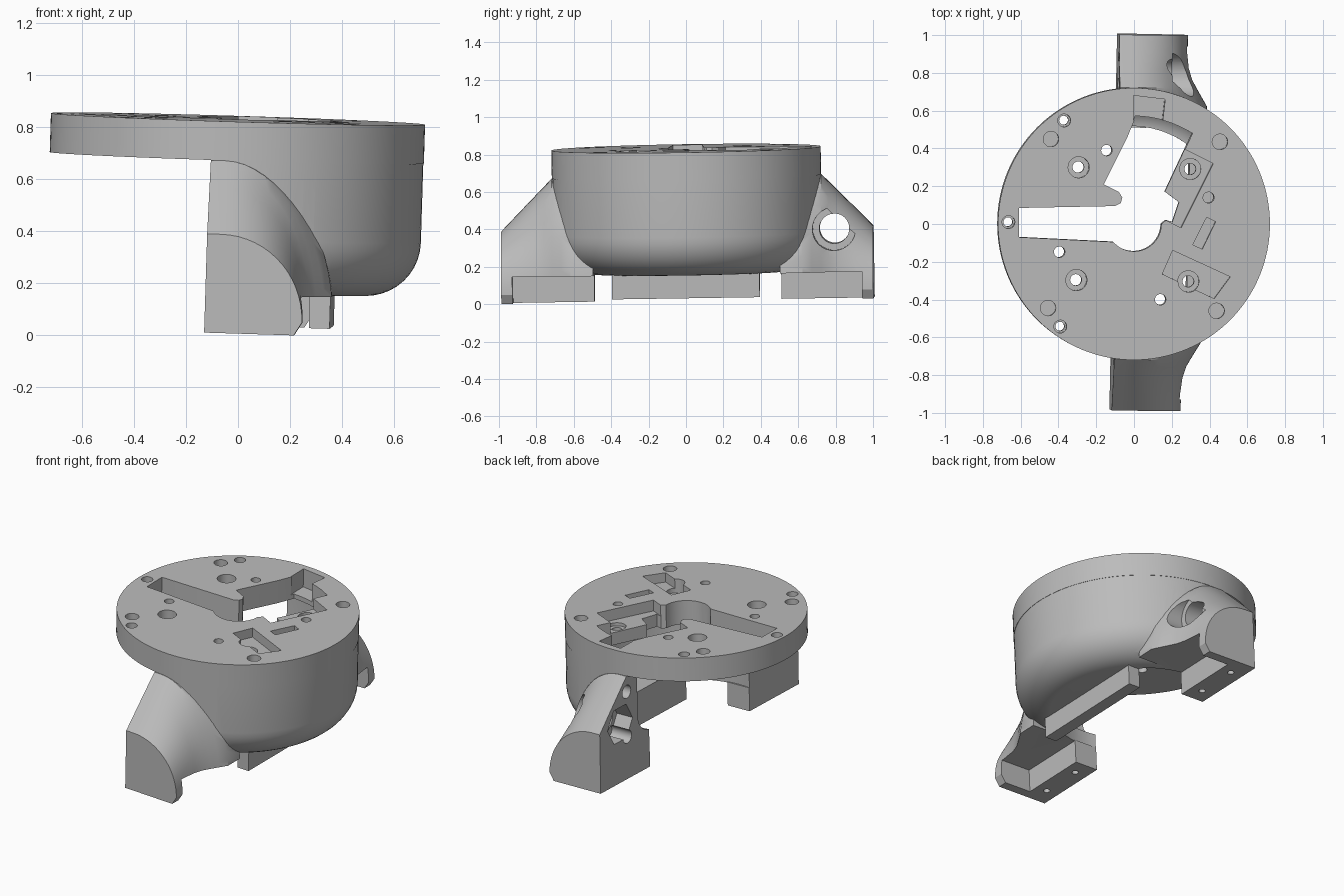
import bpy, bmesh, math
from mathutils import Matrix, Vector

cube = bpy.data.objects.get("Cube")
if cube:
    bpy.data.objects.remove(cube)

grey = bpy.data.materials.new("matte grey")
grey.use_nodes = True
grey.diffuse_color = (0.5, 0.5, 0.5, 1)
grey.node_tree.nodes["Principled BSDF"].inputs["Base Color"].default_value = (0.5, 0.5, 0.5, 1)

CUT_X = -0.085            # flat side of the body
TOP, UNDER = 0.83, 0.68   # plate faces
FLOOR = 0.165             # underside of the bowl
FOOT = 0.02               # bottom of the feet


def loft(name, rings):
    """Closed solid through matching rings of points."""
    bm = bmesh.new()
    vs = [[bm.verts.new(p) for p in r] for r in rings]
    n = len(vs[0])
    for a, b in zip(vs, vs[1:]):
        for i in range(n):
            bm.faces.new((a[i], a[(i + 1) % n], b[(i + 1) % n], b[i]))
    bm.faces.new(vs[0])
    bm.faces.new(vs[-1])
    bmesh.ops.recalc_face_normals(bm, faces=bm.faces)
    me = bpy.data.meshes.new(name)
    bm.to_mesh(me)
    bm.free()
    ob = bpy.data.objects.new(name, me)
    bpy.context.collection.objects.link(ob)
    me.materials.append(grey)
    return ob


def circle(r, n, cx=0, cy=0):
    return [(cx + r * math.cos(math.tau * i / n), cy + r * math.sin(math.tau * i / n)) for i in range(n)]


def prism(points, z0, z1):
    return loft("prism", [[(x, y, z) for x, y in points] for z in (z0, z1)])


def box(x0, x1, y0, y1, z0, z1):
    return prism([(x0, y0), (x1, y0), (x1, y1), (x0, y1)], z0, z1)


def side_hole(y, z, r, x0, x1, n=32):
    return loft("side_hole", [[(x, y + a, z + b) for a, b in circle(r, n)] for x in (x0, x1)])


def revolve(name, profile, n=96):
    return loft(name, [[(x, y, z) for x, y in circle(r, n)] for r, z in profile])


def combine(ob, other, op="DIFFERENCE"):
    """Apply a boolean and drop the helper."""
    mod = ob.modifiers.new("boolean", "BOOLEAN")
    mod.operation, mod.object, mod.solver = op, other, "EXACT"
    bpy.context.view_layer.update()
    me = bpy.data.meshes.new_from_object(ob.evaluated_get(bpy.context.evaluated_depsgraph_get()))
    ob.modifiers.clear()
    ob.data = me
    bpy.data.objects.remove(other)


def bowl_profile(r, bottom, fillet, top):
    arc = [math.radians(9 * i) for i in range(11)]
    return [(r - fillet + fillet * math.sin(a), bottom + fillet - fillet * math.cos(a)) for a in arc] + [(r, top)]


# Bowl under the plate
body = revolve("bowl_and_legs", bowl_profile(0.718, FLOOR, 0.21, UNDER))


# Sloping legs with a D-shaped section that flares into the bowl
def d_section(y, top, right):
    cx, cz = -0.03, 0.07
    arc = [math.radians(6 * i) for i in range(16)]
    pts = [(cx + (right - cx) * math.cos(a), cz + (top - cz) * math.sin(a)) for a in arc]
    pts = [(right - 0.03, FOOT)] + pts + [(-0.2, top), (-0.2, FOOT)]
    return [(x, y, z) for x, z in pts]


for side in (-1, 1):
    sections = [(0.995, 0.4, 0.29), (0.9, 0.497, 0.292), (0.82, 0.578, 0.3), (0.76, 0.639, 0.318),
                (0.72, 0.679, 0.34), (0.67, 0.679, 0.37), (0.62, 0.679, 0.4), (0.5, 0.679, 0.4)]
    combine(body, loft("leg", [d_section(side * y, t, r) for y, t, r in sections]), "UNION")

# Clear the underside, hollow the bowl, open its floor and slice the flat side
combine(body, box(-1, 1, -0.935, 0.935, -1, FLOOR + 0.001))
combine(body, revolve("cavity", bowl_profile(0.62, 0.26, 0.13, 0.9)))
combine(body, prism([(min(x, 0.305), y) for x, y in circle(0.51, 64)], 0, 0.5))
combine(body, box(-2, CUT_X, -2, 2, -1, 2))

# Feet with screw holes, and screw holes in the flat side
for side in (-1, 1):
    y0, y1 = sorted((side * 0.5, side * 0.96))
    combine(body, box(CUT_X, 0.075, y0, y1, FOOT, FLOOR + 0.006), "UNION")
    for y in (0.6, 0.87):
        combine(body, prism(circle(0.02, 20, 0, side * y), -0.1, 0.1))
    for z in (0.29, 0.58):
        combine(body, side_hole(side * 0.72, z, 0.042, -0.3, 0.06))

# Bolt hole, nut pocket and round seat through the back leg
combine(body, side_hole(0.79, 0.395, 0.08, -0.5, 0.8))
combine(body, side_hole(0.79, 0.395, 0.125, -0.5, 0.03, 6))
combine(body, side_hole(0.79, 0.395, 0.115, 0.2, 0.8))

# Skid along the edge of the floor
skid = box(0.305, 0.385, -0.4, 0.39, 0.04, FLOOR + 0.02)
skid.name = "skid"

# Round top plate
plate = revolve("top_plate", [(0.72, UNDER), (0.72, TOP)], 128)
yaw = Matrix.Rotation(-0.02, 4, "Z")
for ob in (body, skid):
    ob.data.transform(yaw)

# Central opening with the long slot
opening = [(-0.61, -0.07), (-0.11, -0.095)]
opening += [(0.145 * math.cos(a), 0.145 * math.sin(a)) for a in (math.radians(225 + 9 * i) for i in range(15))]
opening += [(0.145, 0.0), (0.17, 0.02), (0.205, 0.01), (0.24, 0.115), (0.165, 0.17), (0.31, 0.48)]
opening += [(0.57 * math.cos(a), 0.57 * math.sin(a)) for a in (math.radians(61 + 4 * i) for i in range(8))]
opening += [(-0.035, 0.46), (-0.16, 0.21), (-0.08, 0.17), (-0.062, 0.14), (-0.07, 0.11), (-0.1, 0.095), (-0.61, 0.085)]
combine(plate, prism(opening, 0.5, 1))

# Recesses in the top: outline and depth
recesses = [
    ([(0.27, 0.395), (0.42, 0.32), (0.25, -0.02), (0.1, 0.055)], 0.07),
    ([(0.385, 0.035), (0.432, 0.012), (0.362, -0.133), (0.312, -0.11)], 0.05),
    ([(0.205, -0.14), (0.51, -0.28), (0.425, -0.395), (0.15, -0.265)], 0.06),
    ([(-0.002, 0.68), (0.165, 0.66), (0.15, 0.53), (-0.002, 0.55)], 0.12),
]
for outline, depth in recesses:
    combine(plate, prism(outline, TOP - depth, 1))

# Round holes: x, y, radius, depth
holes = [(x, y, 0.041, 0.06) for x, y in ((-0.44, 0.45), (0.455, 0.435), (-0.455, -0.445), (0.438, -0.46))]
holes += [(x, y, 0.029, 0.5) for x, y in ((-0.145, 0.39), (-0.395, -0.148), (0.14, -0.4), (0.395, 0.14))]
for x, y in ((-0.37, 0.548), (-0.665, 0.01), (-0.39, -0.543)):
    holes += [(x, y, 0.034, 0.08), (x, y, 0.024, 0.5)]
for x, y in ((-0.293, 0.3), (0.3, 0.29), (-0.305, -0.297), (0.29, -0.305)):
    holes += [(x, y, 0.056, 0.09), (x, y, 0.03, 0.5)]
for x, y, r, depth in holes:
    combine(plate, prism(circle(r, 28, x, y), TOP - depth, 1))

# Slight lean of the whole part, then rest it on the ground
lean = (Matrix.Translation((0, 0, TOP)) @ Matrix.Rotation(0.031, 4, "Y")
        @ Matrix.Rotation(0.016, 4, "X") @ Matrix.Translation((0, 0, -TOP)))
parts = (plate, body, skid)
for ob in parts:
    ob.data.transform(lean)
lowest = min(v.co.z for ob in parts for v in ob.data.vertices)
for ob in parts:
    ob.data.transform(Matrix.Translation(Vector((0, 0, -lowest))))
    bpy.ops.object.select_all(action="DESELECT")
    ob.select_set(True)
    bpy.context.view_layer.objects.active = ob
    bpy.ops.object.shade_smooth_by_angle(angle=math.radians(30))
